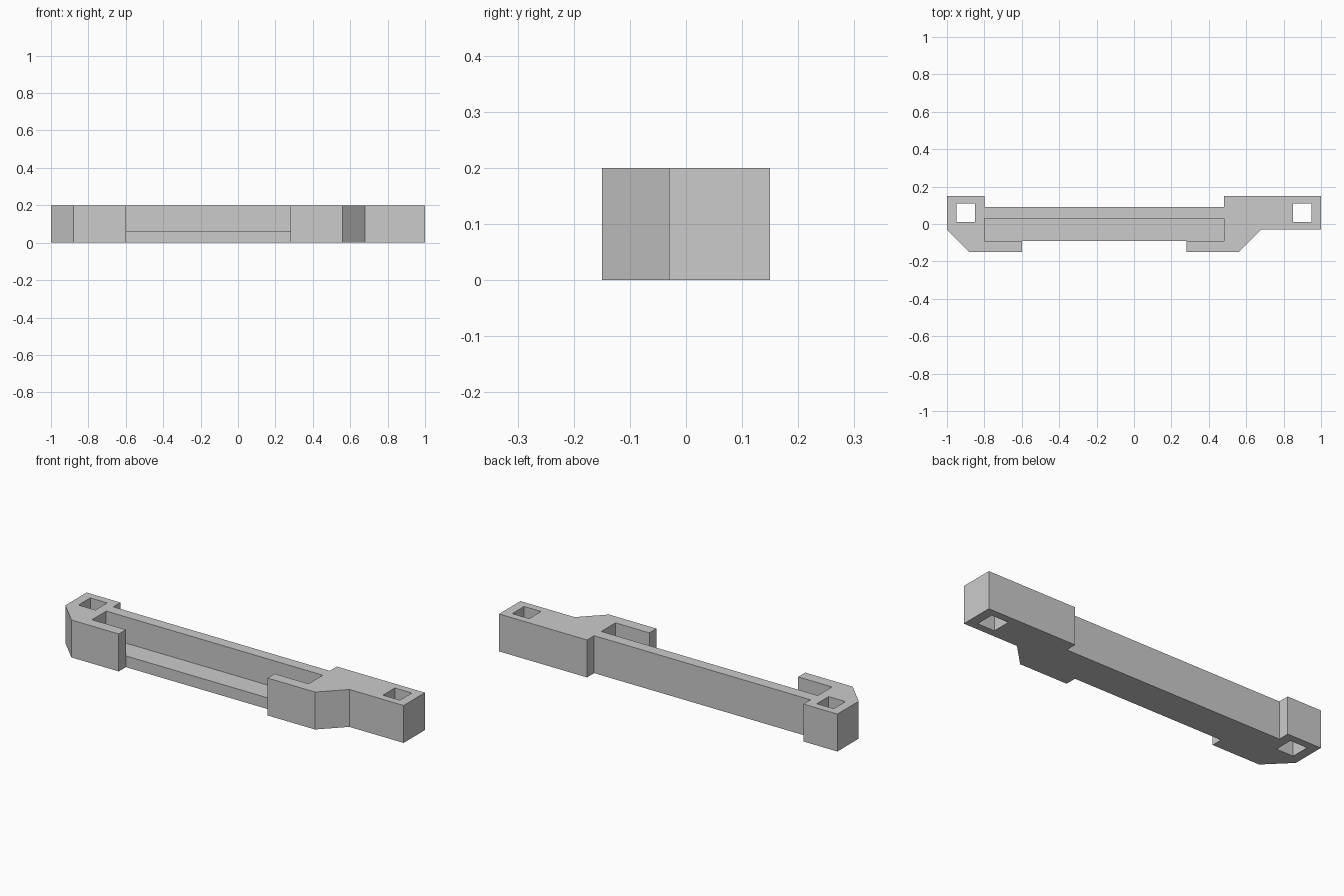
import bpy
import bmesh
from mathutils import Vector

cube = bpy.data.objects.get("Cube")
if cube:
    bpy.data.objects.remove(cube, do_unlink=True)

HEIGHT, FLOOR = 0.20, 0.06

grey = bpy.data.materials.new("plain_grey")
grey.use_nodes = True
colour = (0.6, 0.6, 0.6, 1)
grey.diffuse_color = colour
grey.node_tree.nodes["Principled BSDF"].inputs["Base Color"].default_value = colour


def add_object(name, bm):
    bmesh.ops.recalc_face_normals(bm, faces=bm.faces)
    mesh = bpy.data.meshes.new(name)
    bm.to_mesh(mesh)
    bm.free()
    mesh.materials.append(grey)
    obj = bpy.data.objects.new(name, mesh)
    bpy.context.collection.objects.link(obj)
    return obj


def raise_faces(bm, faces, height):
    """Extrude faces straight up and return the new top faces."""
    geom = bmesh.ops.extrude_face_region(bm, geom=faces)["geom"]
    verts = [g for g in geom if isinstance(g, bmesh.types.BMVert)]
    bmesh.ops.translate(bm, verts=verts, vec=Vector((0, 0, height)))
    return [g for g in geom if isinstance(g, bmesh.types.BMFace)]


# Plan of the bar: outer outline, then the edge of the open-fronted channel
outline = [(-0.6, -0.15), (-0.88, -0.15), (-1, -0.03), (-1, 0.15),
           (-0.8, 0.15), (-0.8, 0.09), (0.48, 0.09), (0.48, 0.15),
           (1, 0.15), (1, -0.03), (0.68, -0.03), (0.56, -0.15), (0.28, -0.15)]
channel = [(0.28, -0.09), (0.48, -0.09), (0.48, 0.03),
           (-0.8, 0.03), (-0.8, -0.09), (-0.6, -0.09)]

bm = bmesh.new()
outer = [bm.verts.new((x, y, 0)) for x, y in outline]
inner = [bm.verts.new((x, y, 0)) for x, y in channel]
bm.faces.new(outer + inner)
bm.faces.new(inner)
bmesh.ops.recalc_face_normals(bm, faces=bm.faces)

# Floor slab under everything, then the walls and end blocks around the channel
tops = raise_faces(bm, list(bm.faces), FLOOR)
wall = max(tops, key=lambda f: len(f.verts))
raise_faces(bm, [wall], HEIGHT - FLOOR)
bmesh.ops.dissolve_limit(bm, angle_limit=0.01, verts=bm.verts, edges=bm.edges)
bar = add_object("channel_bar", bm)

# Square through-holes in both end blocks
for name, x in (("right_hole_cutter", -0.9), ("left_hole_cutter", 0.9)):
    bm = bmesh.new()
    bmesh.ops.create_cube(bm, size=1)
    bmesh.ops.scale(bm, verts=bm.verts, vec=(0.1, 0.1, 0.4))
    bmesh.ops.translate(bm, verts=bm.verts, vec=(x, 0.06, HEIGHT / 2))
    cutter = add_object(name, bm)
    cutter.hide_render = True
    cutter.hide_viewport = True
    cut = bar.modifiers.new(name, 'BOOLEAN')
    cut.operation = 'DIFFERENCE'
    cut.solver = 'EXACT'
    cut.object = cutter
